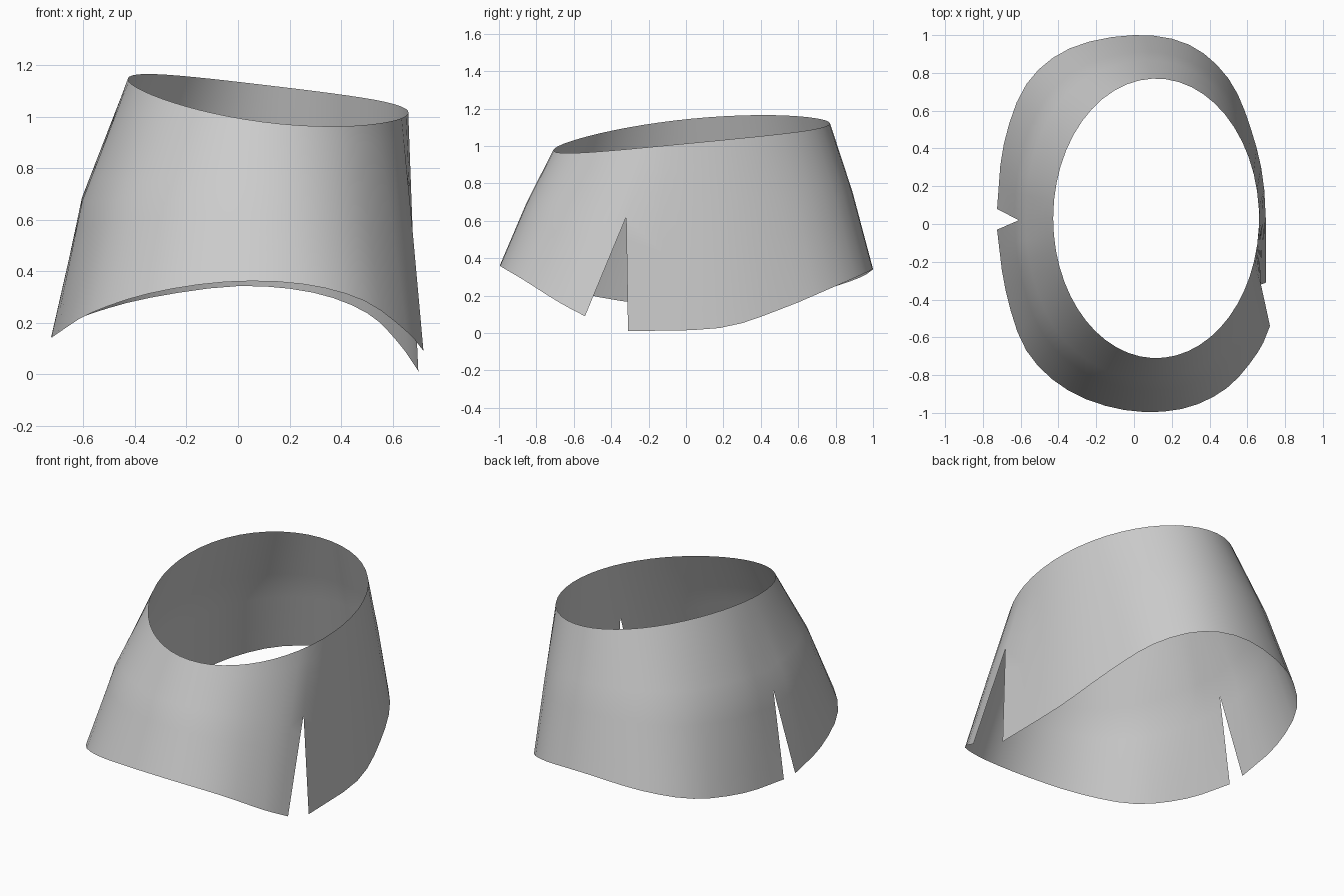
import bpy, bmesh, math
from mathutils import Vector

if "Cube" in bpy.data.objects:
    bpy.data.objects.remove(bpy.data.objects["Cube"])

# Hem of each panel, running between the two side slits
FRONT_HEM = [(.72, -.54, .09), (.655, -.68, .165), (.49, -.87, .285), (.25, -.98, .35),
             (-.05, -.985, .358), (-.35, -.88, .312), (-.57, -.67, .238),
             (-.68, -.35, .172), (-.725, -.03, .14)]
BACK_HEM = [(-.725, .08, .145), (-.69, .42, .18), (-.57, .74, .235), (-.34, .93, .297),
            (0, 1, .342), (.29, .95, .317), (.5, .77, .238), (.62, .5, .125),
            (.69, .18, .027), (.70, -.31, .01)]
LEFT_APEX = Vector((-.61, .02, .65))
RIGHT_APEX = Vector((.672, -.32, .62))
RIGHT_ANGLE = -18
ROWS = 5


def smooth_path(points, steps):
    """Catmull-Rom curve through the points."""
    p = [Vector(q) for q in points]
    p = [2 * p[0] - p[1]] + p + [2 * p[-1] - p[-2]]
    path = []
    for i in range(1, len(p) - 2):
        a, b, c, d = p[i - 1:i + 3]
        for k in range(steps):
            t = k / steps
            path.append(.5 * (2 * b + (c - a) * t + (2 * a - 5 * b + 4 * c - d) * t ** 2
                              + (3 * b - a - 3 * c + d) * t ** 3))
    return path + [p[-2]]


def rim_point(angle):
    """Tilted oval rim at the top."""
    c, s = math.cos(angle), math.sin(angle)
    z = 1.065 - .065 * c + .072 * s + .016 * math.cos(2 * angle)
    return Vector((.117 + .545 * c, .03 + .74 * s, z))


def add_panel(bm, hem, start, end, first_apex, last_apex):
    """Columns from hem to rim; end columns pass through the slit tips."""
    path = smooth_path(hem, 3)
    n = len(path) - 1
    columns = []
    for i, low in enumerate(path):
        a = math.radians(start + (end - start) * i / n)
        top = rim_point(a)
        mid = low.lerp(top, .53)
        mid.x -= .045 * max(0, -math.cos(a))
        mid.y += .012 * math.sin(a)
        if i == 0:
            mid = first_apex
        elif i == n:
            mid = last_apex
        col = [low.lerp(mid, k / ROWS) for k in range(ROWS)]
        col += [mid.lerp(top, k / ROWS) for k in range(ROWS + 1)]
        columns.append([bm.verts.new(v) for v in col])
    for left, right in zip(columns, columns[1:]):
        for k in range(2 * ROWS):
            bm.faces.new((left[k], left[k + 1], right[k + 1], right[k]))


# Open tapered shell, panels welded above the slits
bm = bmesh.new()
add_panel(bm, FRONT_HEM, RIGHT_ANGLE, -180, RIGHT_APEX, LEFT_APEX)
add_panel(bm, BACK_HEM, 180, RIGHT_ANGLE, LEFT_APEX, RIGHT_APEX)
bmesh.ops.remove_doubles(bm, verts=bm.verts, dist=.0005)
for f in bm.faces:
    f.smooth = True
mesh = bpy.data.meshes.new("slit_shell")
bm.to_mesh(mesh)
bm.free()

grey = bpy.data.materials.new("light_grey")
grey.diffuse_color = (.6, .6, .6, 1)
grey.use_nodes = True
grey.node_tree.nodes["Principled BSDF"].inputs["Base Color"].default_value = grey.diffuse_color
mesh.materials.append(grey)
shell = bpy.data.objects.new("slit_shell", mesh)
bpy.context.collection.objects.link(shell)
